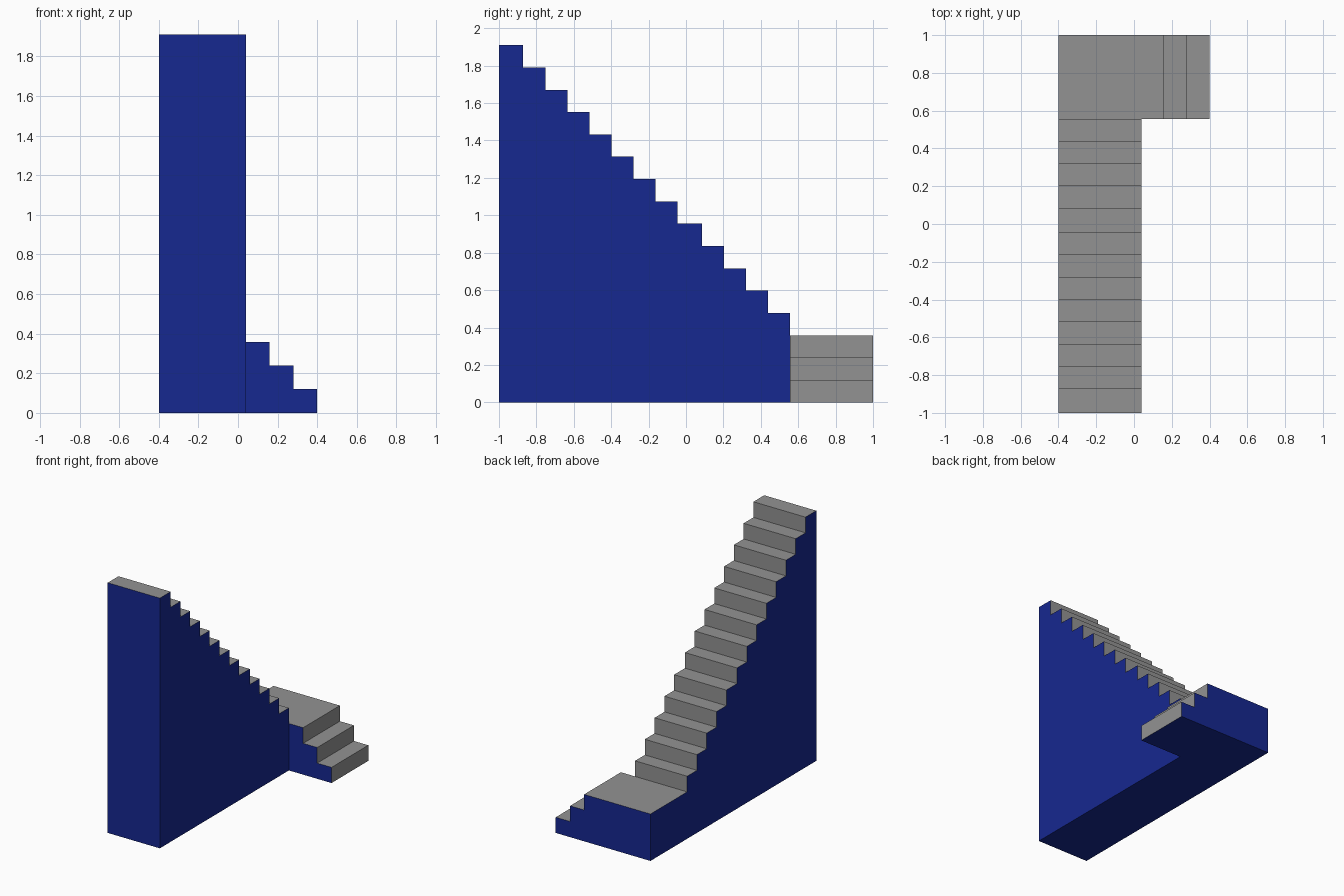
import bpy, bmesh

if "Cube" in bpy.data.objects:
    bpy.data.objects.remove(bpy.data.objects["Cube"])

RISE = 1.91 / 16
LEFT, RIGHT = -0.40, 0.04      # upper flight width
TURN = 0.557                   # where the upper flight meets the landing

blue = bpy.data.materials.new("stair_side_blue")
blue.diffuse_color = (0.008, 0.021, 0.28, 1)
blue.use_nodes = True
blue.node_tree.nodes["Principled BSDF"].inputs["Base Color"].default_value = blue.diffuse_color
grey = bpy.data.materials.new("tread_grey")
grey.diffuse_color = (0.29, 0.29, 0.29, 1)
grey.use_nodes = True
grey.node_tree.nodes["Principled BSDF"].inputs["Base Color"].default_value = grey.diffuse_color


def stair(name, edges, first_level, place, width):
    """Solid stair: edges are riser positions from the lowest step to the far end."""
    profile = [(edges[0], 0)]
    for i, (near, far) in enumerate(zip(edges, edges[1:])):
        z = (first_level + i) * RISE
        profile += [(near, z), (far, z)]
    profile.append((edges[-1], 0))
    n = len(profile)

    bm = bmesh.new()
    sides = [[bm.verts.new(place(a, w, z)) for a, z in profile] for w in width]
    for side in sides:
        bm.faces.new(side).material_index = 1
    for i in range(n):
        j = (i + 1) % n
        f = bm.faces.new((sides[0][i], sides[0][j], sides[1][j], sides[1][i]))
        # treads and risers are grey, the tall end and underside blue
        f.material_index = 0 if i < n - 2 else 1
    bmesh.ops.recalc_face_normals(bm, faces=bm.faces[:])
    mesh = bpy.data.meshes.new(name)
    bm.to_mesh(mesh)
    bm.free()
    mesh.materials.append(grey)
    mesh.materials.append(blue)
    obj = bpy.data.objects.new(name, mesh)
    bpy.context.collection.objects.link(obj)
    return obj


# Upper flight: 13 steps climbing towards the front, two slightly deeper treads
edges = [TURN]
for i in range(13):
    edges.append(edges[-1] - (0.1295 if i in (4, 12) else 0.118))
edges[-1] = -1.0
stair("upper_flight", edges, 4, lambda a, w, z: (w, a, z), (LEFT, RIGHT))

# Lower steps and landing, climbing towards the left
stair("lower_steps_and_landing", [0.40, 0.279, 0.16, LEFT], 1,
      lambda a, w, z: (a, w, z), (TURN, 1.0))
